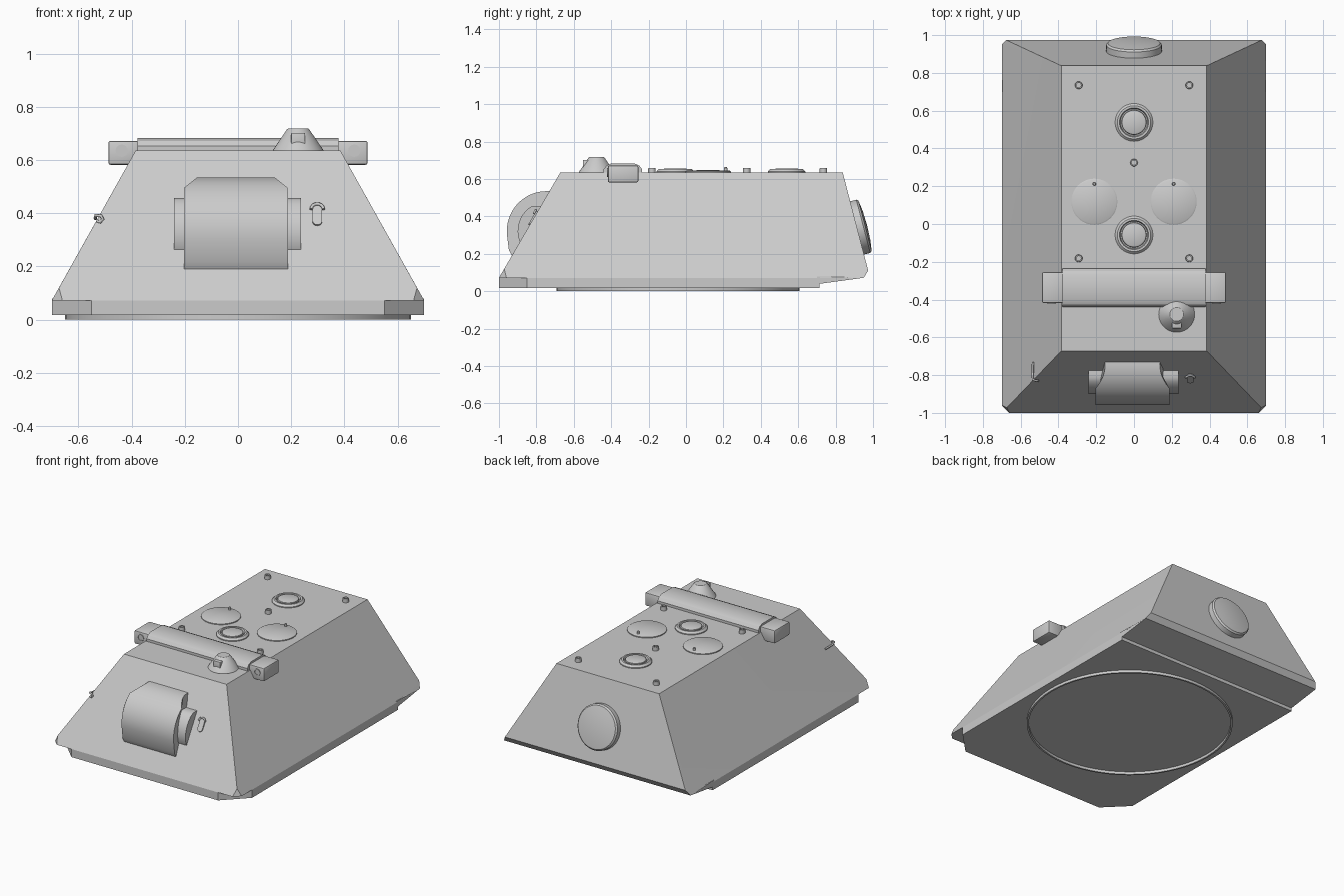
import bpy, bmesh, math
from mathutils import Vector

if "Cube" in bpy.data.objects:
    bpy.data.objects.remove(bpy.data.objects["Cube"])


def finish(name, bm, loc=(0, 0, 0), axis=(0, 0, 1)):
    bmesh.ops.recalc_face_normals(bm, faces=bm.faces)
    me = bpy.data.meshes.new(name)
    bm.to_mesh(me)
    bm.free()
    ob = bpy.data.objects.new(name, me)
    bpy.context.collection.objects.link(ob)
    ob.location = loc
    ob.rotation_mode = 'QUATERNION'
    if tuple(axis) != (0, 0, 1):
        ob.rotation_quaternion = Vector(axis).to_track_quat('Z', 'Y')
    return ob


def hull(name, half_points):
    """Convex solid from points mirrored across x = 0."""
    bm = bmesh.new()
    for x, y, z in half_points:
        for s in (-1, 1):
            bm.verts.new((s * x, y, z))
    bmesh.ops.convex_hull(bm, input=bm.verts)
    bmesh.ops.dissolve_limit(bm, angle_limit=0.01, verts=bm.verts, edges=bm.edges)
    return finish(name, bm)


def lathe(name, profile, loc, axis=(0, 0, 1), seg=40, closed=False):
    """Spin (radius, height) points around an axis."""
    bm = bmesh.new()
    rings = [[bm.verts.new((r * math.cos(2 * math.pi * i / seg), r * math.sin(2 * math.pi * i / seg), h))
              for i in range(seg)] for r, h in profile]
    pairs = list(zip(rings, rings[1:]))
    if closed:
        pairs.append((rings[-1], rings[0]))
    for a, b in pairs:
        for i in range(seg):
            j = (i + 1) % seg
            bm.faces.new((a[i], a[j], b[j], b[i]))
    bmesh.ops.remove_doubles(bm, verts=bm.verts, dist=1e-5)
    return finish(name, bm, loc, axis)


def loft_x(name, rows, cx=0):
    """Profile rows (y, z, half width) spanned across x."""
    bm = bmesh.new()
    l = [bm.verts.new((cx - w, y, z)) for y, z, w in rows]
    r = [bm.verts.new((cx + w, y, z)) for y, z, w in rows]
    n = len(rows)
    for i in range(n):
        j = (i + 1) % n
        bm.faces.new((l[i], l[j], r[j], r[i]))
    bm.faces.new(l)
    bm.faces.new(r[::-1])
    return finish(name, bm)


def box(name, lo, hi, bevel=0):
    bm = bmesh.new()
    bmesh.ops.create_cube(bm, size=1)
    for v in bm.verts:
        v.co = [lo[k] + (v.co[k] + .5) * (hi[k] - lo[k]) for k in range(3)]
    if bevel:
        bmesh.ops.bevel(bm, geom=bm.edges[:], offset=bevel, segments=2, profile=.5, affect='EDGES')
    return finish(name, bm)


def tube(name, pts, radius):
    cu = bpy.data.curves.new(name, 'CURVE')
    cu.dimensions = '3D'
    cu.bevel_depth = radius
    cu.bevel_resolution = 2
    cu.use_fill_caps = True
    sp = cu.splines.new('POLY')
    sp.points.add(len(pts) - 1)
    for p, c in zip(sp.points, pts):
        p.co = (*c, 1)
    ob = bpy.data.objects.new(name, cu)
    bpy.context.collection.objects.link(ob)


FRONT = Vector((0, -.867, .499))
BACK = Vector((0, .967, .254))
TOP = .635

# Sloped hull, chamfered lower skirt, rising rear underside
hull("turret_shell", [(.385, -.672, TOP), (.385, .838, TOP), (.66, -1, .072), (.70, -.96, .072),
                      (.673, -.972, .12), (.70, .95, .072), (.677, .974, .11)])
hull("lower_skirt", [(x, y, z) for x, y in ((.55, -1), (.70, -.85), (.70, .715)) for z in (.018, .072)])
hull("rear_underside", [(.70, .7, .038), (.70, .7, .08), (.699, .95, .072), (.69, .95, .08)])
lathe("turret_ring", [(.65, 0), (.65, .02), (.638, .02), (.638, 0)], (0, -.042, 0), seg=64, closed=True)

# Gun mantlet: rounded shield with clipped upper corners, and trunnion drum
rows = []
for i in range(17):
    a = math.radians(90 + 95 * i / 16)
    y, z = -.745 + .213 * math.cos(a), .322 + .213 * math.sin(a)
    rows.append((y, z, .195 - .05 * max(0, (z - .495) / .04)))
rows += [(-.947, .22, .195), (-.93, .188, .195), (-.80, .188, .195), (-.68, .30, .195), (-.66, .535, .145)]
loft_x("mantlet", rows, -.008)
drum = [(-.745 + .155 * math.cos(math.radians(100 + 115 * i / 14)),
         .322 + .155 * math.sin(math.radians(100 + 115 * i / 14)), .238) for i in range(15)]
drum = [(y, min(z, .457), w) for y, z, w in drum]
loft_x("mantlet_trunnion", drum + [(-.74, .25, .238), (-.70, .457, .238)], -.002)

# Coaxial sight slot with a small hood on the front plate
up = Vector((0, .499, .867))
sight = Vector((.298, -.815, .39))
outline = []
for cz, a0 in ((.025, 0), (-.025, 180)):
    for i in range(9):
        a = math.radians(a0 + 180 * i / 8)
        outline.append(sight + Vector((.018 * math.cos(a), 0, 0)) + up * (cz + .018 * math.sin(a)))
bm = bmesh.new()
lo = [bm.verts.new(p - FRONT * .01) for p in outline]
hi = [bm.verts.new(p + FRONT * .008) for p in outline]
bm.faces.new(hi)
for i in range(len(lo)):
    j = (i + 1) % len(lo)
    bm.faces.new((lo[i], lo[j], hi[j], hi[i]))
finish("sight_slot", bm)
arc = [math.radians(180 * i / 10) for i in range(11)]
tube("sight_hood", [sight + FRONT * .012 + Vector((.023 * math.cos(a), 0, 0)) + up * (.022 + .023 * math.sin(a))
                    for a in arc], .006)

# Small hook at the left front edge
tube("edge_hook", [(-.535, -.73, .38), (-.537, -.80, .382), (-.535, -.825, .392), (-.515, -.83, .39),
                   (-.508, -.83, .378), (-.518, -.83, .367), (-.53, -.825, .37)], .006)

# Rear plug
lathe("rear_plug", [(0, -.02), (.147, -.02), (.147, .036), (.138, .046), (.08, .054), (0, .057)],
      (0, .913, .338), BACK, 48)

# Rangefinder beam with end housings and lenses
loft_x("rangefinder_beam", [(-.44, .62, .378), (-.44, .652, .378), (-.425, .672, .378), (-.40, .683, .378),
                            (-.275, .683, .378), (-.25, .672, .378), (-.235, .652, .378), (-.235, .62, .378)])
for s, side in ((-1, "left"), (1, "right")):
    xs = sorted((s * .375, s * .487))
    box("rangefinder_end_" + side, (xs[0], -.418, .582), (xs[1], -.255, .672), .008)
    lathe("rangefinder_lens_" + side, [(.023, -.01), (.023, .004), (.017, .004), (.017, .001), (0, .001)],
          (s * .437, -.418, .635), (0, -1, 0), 24)

# Conical periscope with a window
lathe("periscope", [(.095, -.01), (.095, .002), (.042, .08), (.036, .084), (0, .084)], (.226, -.478, TOP))
box("periscope_window", (.2, -.552, .645), (.252, -.48, .702), .003)

# Roof hatches with handles, cupolas and lifting bolts
for s, side in ((-1, "left"), (1, "right")):
    lathe("hatch_" + side, [(.122, -.01), (.122, .006), (.115, .010), (0, .014)], (s * .21, .118, TOP), seg=48)
    lathe("hatch_knob_" + side, [(.009, 0), (.009, .024), (.006, .028), (0, .028)], (s * .21, .212, TOP), seg=16)
for y, place in ((.538, "rear"), (-.058, "front")):
    lathe("vent_" + place, [(.1, -.01), (.1, .006), (.088, .018), (.077, .018), (.072, .004),
                            (.066, .004), (.064, .018), (.056, .022), (0, .022)], (0, y, TOP), seg=48)
for i, (x, y) in enumerate([(-.293, .735), (.293, .735), (0, .325), (-.293, -.182), (.293, -.182)]):
    lathe("roof_bolt_%d" % (i + 1), [(.02, -.01), (.02, .022), (.018, .025), (.012, .025), (.012, .016), (0, .016)],
          (x, y, TOP), seg=20)

# Smooth shading with sharp edges kept
bpy.ops.object.select_all(action='DESELECT')
for ob in bpy.context.scene.objects:
    if ob.type == 'MESH':
        ob.select_set(True)
        bpy.context.view_layer.objects.active = ob
bpy.ops.object.shade_smooth_by_angle(angle=math.radians(28))
